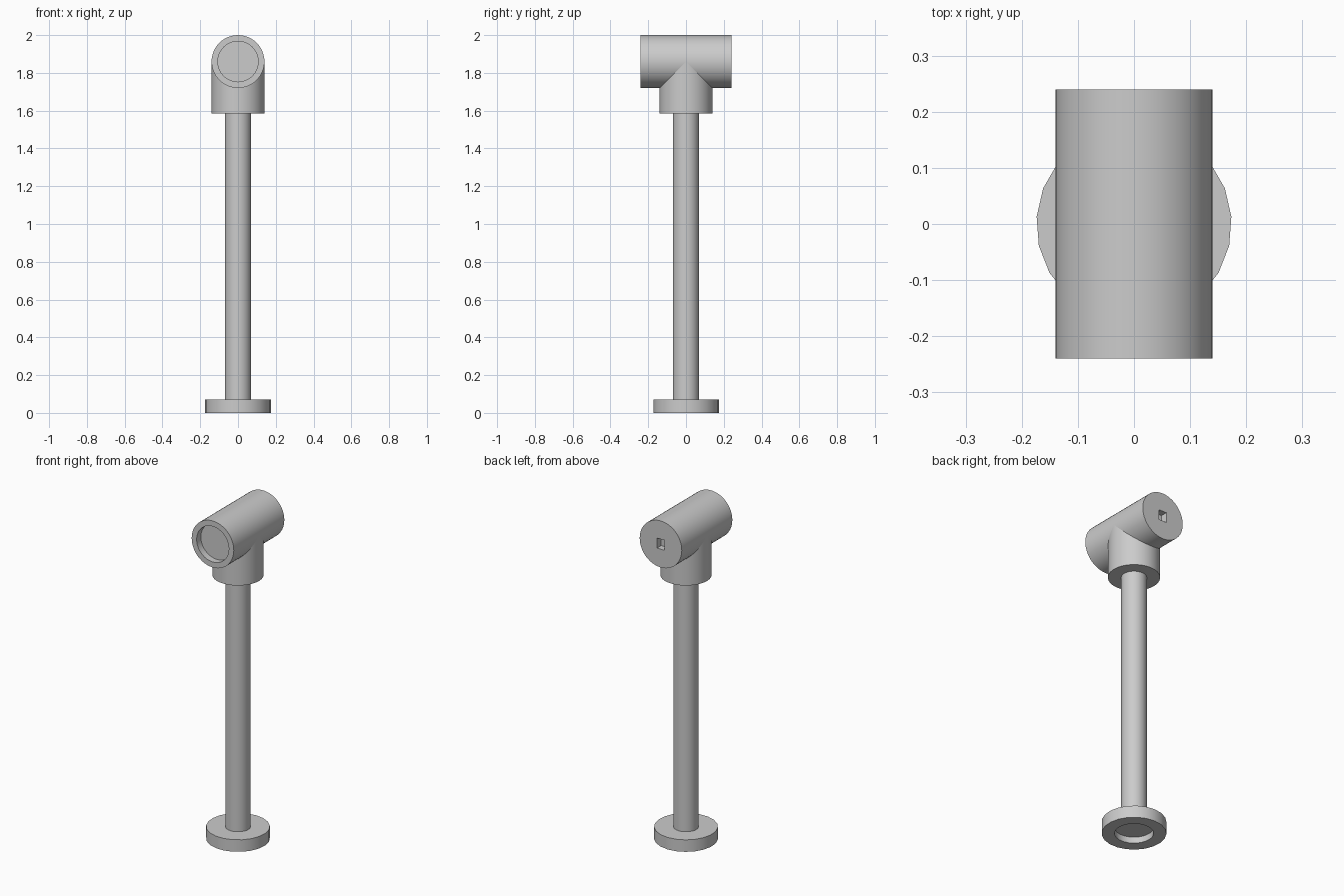
import bpy, bmesh, math
from mathutils import Matrix

cube = bpy.data.objects.get("Cube")
if cube:
    bpy.data.objects.remove(cube)

grey = bpy.data.materials.new("plain grey")
grey.use_nodes = True
COLOUR = (0.6, 0.6, 0.6, 1)
grey.diffuse_color = COLOUR
grey.node_tree.nodes["Principled BSDF"].inputs["Base Color"].default_value = COLOUR


def finish(bm, name):
    bmesh.ops.recalc_face_normals(bm, faces=bm.faces)
    mesh = bpy.data.meshes.new(name)
    bm.to_mesh(mesh)
    bm.free()
    mesh.materials.append(grey)
    obj = bpy.data.objects.new(name, mesh)
    bpy.context.collection.objects.link(obj)
    return obj


def select(obj):
    bpy.ops.object.select_all(action='DESELECT')
    obj.select_set(True)
    bpy.context.view_layer.objects.active = obj


def smooth(obj):
    select(obj)
    bpy.ops.object.shade_smooth_by_angle(angle=math.radians(35))


def turned(name, profile, sides, matrix=Matrix()):
    """Spin a (radius, height) profile around z and cap both ends."""
    bm = bmesh.new()
    rings = []
    for r, z in profile:
        rings.append([bm.verts.new((r * math.sin(a), r * math.cos(a), z))
                      for a in (math.tau * i / sides for i in range(sides))])
    for low, high in zip(rings, rings[1:]):
        for i in range(sides):
            j = (i + 1) % sides
            bm.faces.new((low[i], low[j], high[j], high[i]))
    bm.faces.new(rings[0])
    bm.faces.new(rings[-1])
    bm.transform(matrix)
    return finish(bm, name)


# Foot disc, recessed underneath
smooth(turned("base", [(0.105, 0.037), (0.105, 0), (0.174, 0), (0.174, 0.072)], 21))

# Upright pole
smooth(turned("pole", [(0.069, 0.06), (0.069, 1.6)], 32))

# Socket that joins the pole to the head
smooth(turned("collar", [(0.14, 1.585), (0.14, 1.86)], 48))

# Horizontal head with a round recess at the front
lay_down = Matrix.Translation((0, 0, 1.86)) @ Matrix.Rotation(math.radians(-90), 4, 'X')
head = turned("head", [(0.107, -0.2), (0.107, -0.24), (0.14, -0.24), (0.14, 0.24)],
              48, lay_down)

# Rectangular slot in the back of the head
bm = bmesh.new()
bmesh.ops.create_cube(bm, size=1, matrix=Matrix.Translation((0, 0.24, 1.86))
                      @ Matrix.Diagonal((0.05, 0.08, 0.06, 1)))
cutter = finish(bm, "slot_cutter")
cutter.hide_render = True
cut = head.modifiers.new("slot", 'BOOLEAN')
cut.operation = 'DIFFERENCE'
cut.solver = 'EXACT'
cut.object = cutter
select(head)
bpy.ops.object.modifier_apply(modifier=cut.name)
bpy.data.objects.remove(cutter)
smooth(head)
